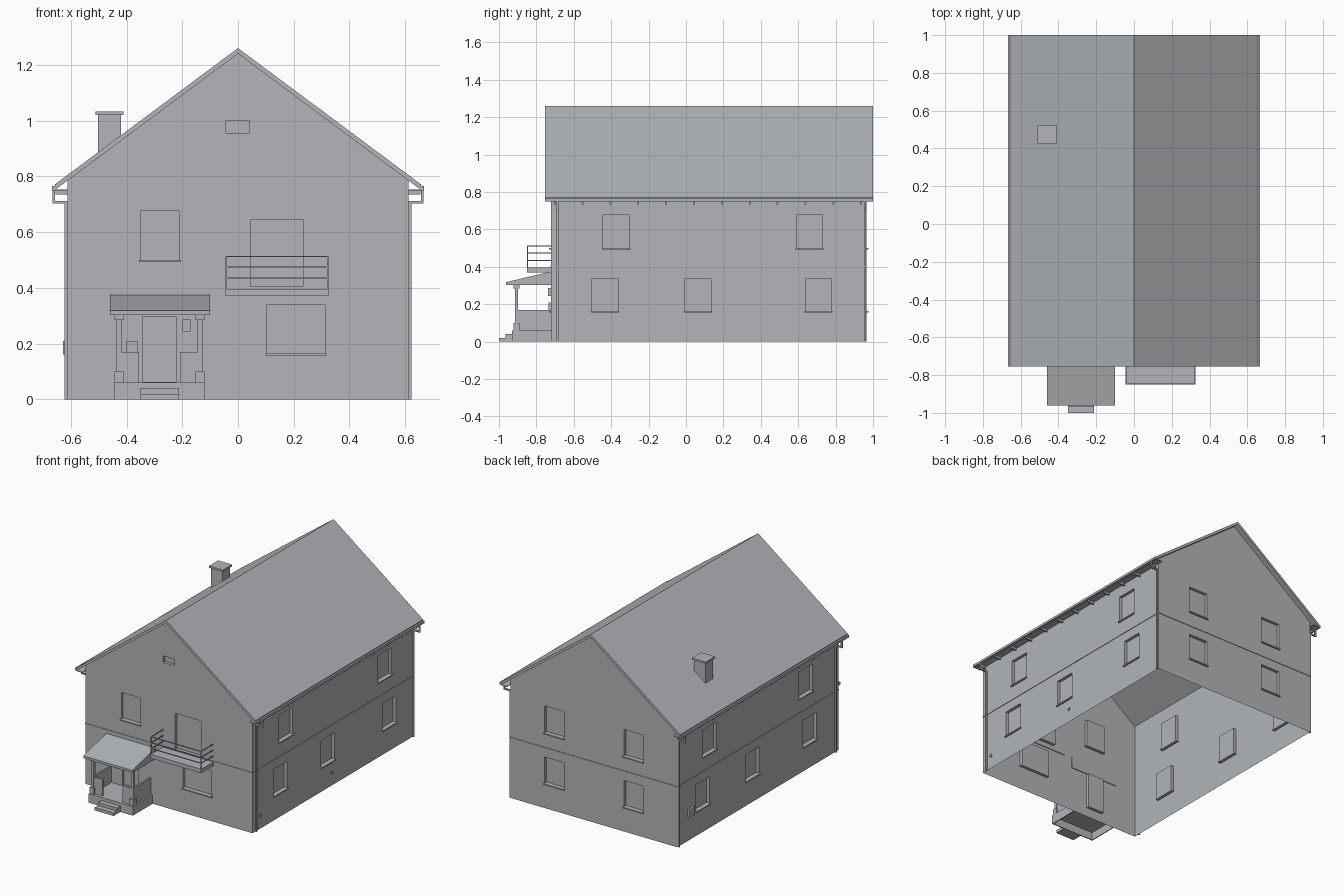
import bpy, bmesh
from mathutils import Vector

if "Cube" in bpy.data.objects:
    bpy.data.objects.remove(bpy.data.objects["Cube"])

grey = bpy.data.materials.new("slate_grey")
grey.use_nodes = True
colour = (0.445, 0.462, 0.48, 1)
grey.diffuse_color = colour
grey.node_tree.nodes["Principled BSDF"].inputs["Base Color"].default_value = colour


def add_object(name, bm):
    bmesh.ops.recalc_face_normals(bm, faces=bm.faces)
    mesh = bpy.data.meshes.new(name)
    bm.to_mesh(mesh)
    bm.free()
    mesh.materials.append(grey)
    obj = bpy.data.objects.new(name, mesh)
    bpy.context.collection.objects.link(obj)
    return obj


def boxes(name, spans):
    """One object made of boxes, each given as (x0, x1, y0, y1, z0, z1)."""
    bm = bmesh.new()
    for x0, x1, y0, y1, z0, z1 in spans:
        verts = bmesh.ops.create_cube(bm, size=1)["verts"]
        bmesh.ops.scale(bm, vec=(x1 - x0, y1 - y0, z1 - z0), verts=verts)
        bmesh.ops.translate(bm, vec=((x0 + x1) / 2, (y0 + y1) / 2, (z0 + z1) / 2), verts=verts)
    return add_object(name, bm)


def prism(name, points, axis, start, end):
    """Extrude an outline along x (points are y, z) or y (points are x, z)."""
    bm = bmesh.new()
    along = Vector((1, 0, 0)) if axis == "x" else Vector((0, 1, 0))
    place = (lambda a, b: (start, a, b)) if axis == "x" else (lambda a, b: (a, start, b))
    face = bm.faces.new([bm.verts.new(place(a, b)) for a, b in points])
    new = bmesh.ops.extrude_face_region(bm, geom=[face])["geom"]
    bmesh.ops.translate(bm, vec=along * (end - start),
                        verts=[v for v in new if isinstance(v, bmesh.types.BMVert)])
    return add_object(name, bm)


# Main dimensions
HALF, FRONT, BACK = 0.612, -0.722, 0.965
RIDGE, EAVE, OVER = 1.26, 0.771, 0.657
SLOPE = (RIDGE - EAVE) / OVER
DEPTH, OUT = 0.02, 0.01
LOWER, UPPER = (0.165, 0.338), (0.5, 0.676)

# Openings: wall, centre along the wall, width, height range, has a sill
openings = [
    ("front", -0.28, 0.14, UPPER, True),
    ("front", 0.208, 0.21, LOWER, True),
    ("front", 0.139, 0.188, (0.405, 0.643), False),
    ("front", -0.283, 0.12, (0.062, 0.298), False),
    ("front", -0.001, 0.083, (0.956, 1.0), False),
]
openings += [("back", x, 0.14, z, True) for x in (-0.29, 0.29) for z in (LOWER, UPPER)]
openings += [("east", y, 0.14, LOWER, True) for y in (-0.432, 0.064, 0.708)]
openings += [("west", y, 0.14, LOWER, True) for y in (-0.42, 0.18, 0.70)]
openings += [("east", y, 0.14, UPPER, True) for y in (-0.373, 0.66)]
openings += [("west", y, 0.14, UPPER, True) for y in (-0.378, 0.63)]


def on_wall(wall, a0, a1, inside, outside, z0, z1):
    """Box lying on a wall, reaching inward and outward of its surface."""
    if wall == "front":
        return (a0, a1, FRONT - outside, FRONT + inside, z0, z1)
    if wall == "back":
        return (a0, a1, BACK - inside, BACK + outside, z0, z1)
    if wall == "east":
        return (HALF - inside, HALF + outside, a0, a1, z0, z1)
    return (-HALF - outside, -HALF + inside, a0, a1, z0, z1)


# House shell: gabled block with recessed openings, open below and above
top = RIDGE - 0.02
shell = prism("house_walls", [(-HALF, 0), (HALF, 0), (HALF, top - SLOPE * HALF), (0, top),
                              (-HALF, top - SLOPE * HALF)], "y", FRONT, BACK)
cutter = boxes("opening_cutter", [on_wall(w, c - s / 2, c + s / 2, DEPTH, 0.05, *z)
                                  for w, c, s, z, sill in openings])
cut = shell.modifiers.new("openings", "BOOLEAN")
cut.object = cutter
cut.operation = "DIFFERENCE"
cut.solver = "EXACT"
bpy.context.view_layer.objects.active = shell
bpy.ops.object.modifier_apply(modifier=cut.name)
bpy.data.objects.remove(cutter)
bm = bmesh.new()
bm.from_mesh(shell.data)
hidden = [f for f in bm.faces if f.calc_center_median().z < 0.001
          or (f.normal.z > 0.3 and f.calc_center_median().z > 0.7 and f.calc_area() > 0.1)]
bmesh.ops.delete(bm, geom=hidden, context="FACES")
bm.to_mesh(shell.data)
bm.free()

# Sills and the thin band between the floors
boxes("window_sills", [on_wall(w, c - s / 2 - 0.005, c + s / 2 + 0.005, DEPTH, OUT, z[0] - 0.008, z[0])
                       for w, c, s, z, sill in openings if sill])
ends = {"front": (-HALF, HALF), "back": (-HALF, HALF), "east": (FRONT, BACK), "west": (FRONT, BACK)}
boxes("floor_band", [on_wall(w, a, b, -0.0005, 0.004, 0.397, 0.403) for w, (a, b) in ends.items()])

# Roof with soffits, gutters, rafter tails and downspouts
prism("main_roof", [(-OVER, EAVE), (0, RIDGE), (OVER, EAVE), (OVER, EAVE - 0.02),
                    (0, RIDGE - 0.02), (-OVER, EAVE - 0.02)], "y", -0.755, 1.0)
soffits, gutters, tails, pipes = [], [], [], []
for side in (-1, 1):
    def mirrored(x0, x1, *rest):
        return (*sorted((side * x0, side * x1)), *rest)
    soffits += [mirrored(HALF, OVER, -0.755, 1.0, 0.748, 0.752)]
    gutters += [mirrored(OVER - 0.002, 0.668, -0.755, 1.0, 0.75, 0.765)]
    tails += [mirrored(HALF, 0.655, y, y + 0.01, 0.734, 0.749)
              for y in [-0.707 + 0.149 * i for i in range(12)]]
    for y in (-0.692, 0.952):
        pipes += [mirrored(0.656, 0.666, y, y + 0.01, 0.705, 0.752),
                  mirrored(HALF, 0.666, y, y + 0.01, 0.703, 0.712),
                  mirrored(HALF, 0.622, y, y + 0.01, 0.0, 0.712)]
boxes("soffits", soffits)
boxes("gutters", gutters)
boxes("rafter_tails", tails)
boxes("downspouts", pipes)

# Chimney
boxes("chimney", [(-0.503, -0.42, 0.435, 0.515, 0.87, 1.02), (-0.512, -0.41, 0.427, 0.523, 1.02, 1.032)])

# Balcony
X0, X1, Y0 = -0.045, 0.325, -0.85
boxes("balcony_slab", [(X0, X1, Y0, FRONT + 0.005, 0.37, 0.396)])
rails = []
for z in (0.432, 0.471, 0.51):
    rails += [(X0, X1, Y0, Y0 + 0.005, z, z + 0.005)]
    rails += [(x, x + 0.005, Y0, FRONT, z, z + 0.005) for x in (X0, X1 - 0.005)]
rails += [(x, x + 0.006, Y0, Y0 + 0.006, 0.396, 0.515) for x in (X0, X1 - 0.006)]
boxes("balcony_railing", rails)

# Porch: hollow floor, steps, posts, low parapet and lean-to roof
prism("porch_roof", [(-0.962, 0.302), (-0.962, 0.318), (FRONT + 0.005, 0.376), (FRONT + 0.005, 0.302)],
      "x", -0.46, -0.1)
P0, P1, PY = -0.443, -0.12, -0.93
boxes("porch_floor", [(P0, P1, PY, FRONT, 0.052, 0.06), (P0, P1, PY, PY + 0.006, 0, 0.054),
                      (P0, P0 + 0.006, PY, FRONT, 0, 0.054), (P1 - 0.006, P1, PY, FRONT, 0, 0.054)])
boxes("porch_steps", [(-0.35, -0.212, -0.965, PY, 0, 0.04), (-0.35, -0.212, -1.0, -0.965, 0, 0.02)])
posts = []
for x in (-0.427, -0.136):
    posts += [(x - w, x + w, -0.906 - w, -0.906 + w, a, b)
              for w, a, b in ((0.016, 0.06, 0.1), (0.009, 0.1, 0.285), (0.016, 0.285, 0.302))]
boxes("porch_posts", posts)
boxes("porch_parapet", [(-0.432, -0.422, -0.9, FRONT, 0.06, 0.17), (-0.141, -0.131, -0.9, FRONT, 0.06, 0.17),
                        (-0.43, -0.355, -0.911, -0.901, 0.06, 0.17),
                        (-0.208, -0.133, -0.911, -0.901, 0.06, 0.17)])

# Small fittings on the walls
boxes("letter_box", [on_wall("front", -0.4, -0.36, 0, 0.012, 0.17, 0.21)])
boxes("porch_lamp", [on_wall("front", -0.2, -0.17, 0, 0.015, 0.243, 0.287)])
boxes("meter_box", [on_wall("west", 0.8, 0.86, 0, 0.015, 0.16, 0.21)])
boxes("wall_taps", [on_wall("east", y, y + 0.015, 0, 0.008, 0.08, 0.095) for y in (-0.65, 0.1)])
